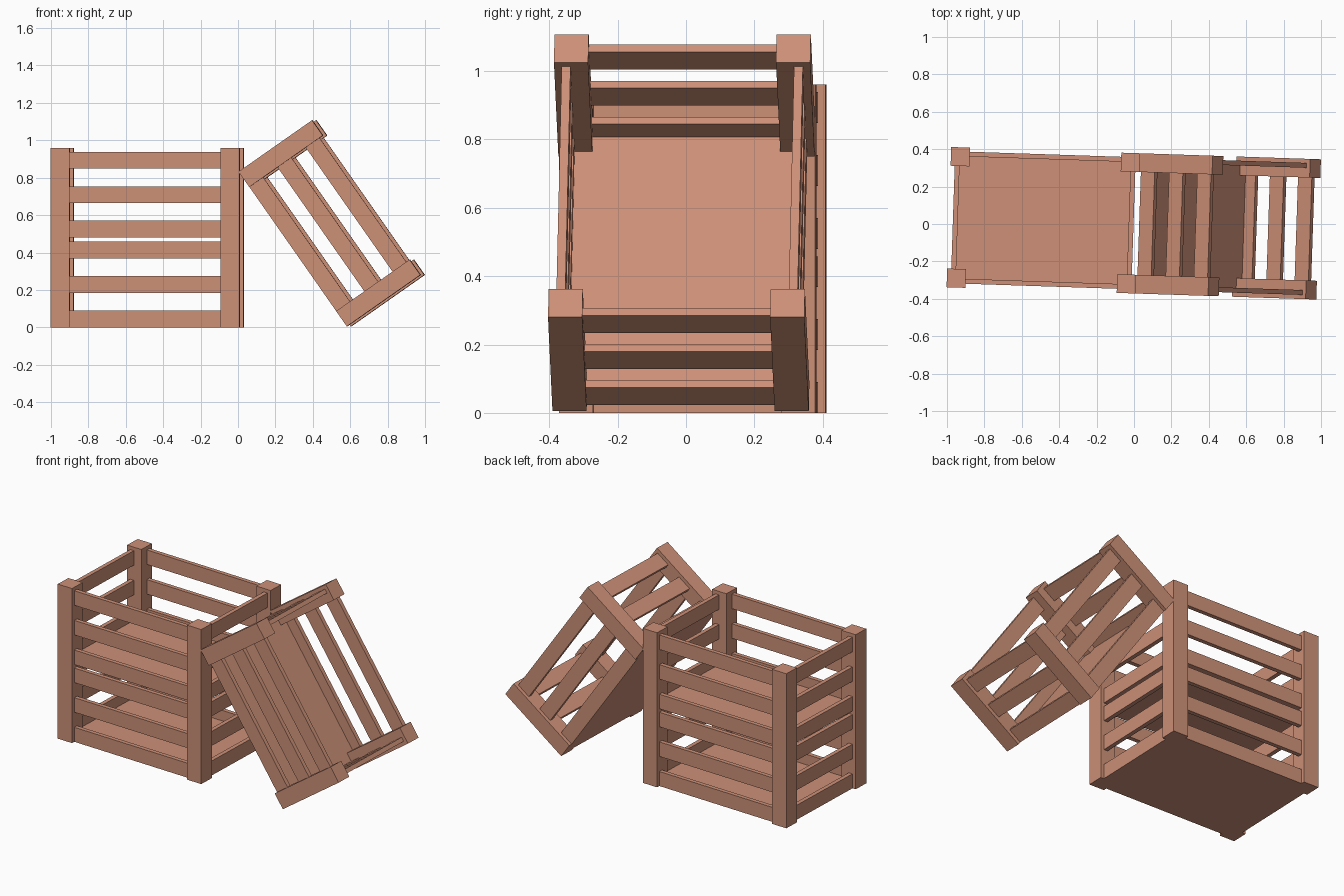
import bpy, bmesh, math
from mathutils import Matrix, Vector

if "Cube" in bpy.data.objects:
    bpy.data.objects.remove(bpy.data.objects["Cube"])

wood = bpy.data.materials.new("warm brown wood")
wood.diffuse_color = (0.61, 0.28, 0.185, 1)
wood.use_nodes = True
wood.node_tree.nodes["Principled BSDF"].inputs["Base Color"].default_value = wood.diffuse_color

HX, HY, H = 0.505, 0.375, 0.48      # half length, half depth, crate height
POST, SLAT_H, SLAT_T, INSET = 0.10, 0.09, 0.026, 0.022
GROUP = Matrix.Translation((-0.485, 0.02, 0)) @ Matrix.Rotation(math.radians(-1.9), 4, 'Z')


def boxes(name, items, matrix):
    """One object made of axis-aligned boxes given as (centre, size)."""
    bm = bmesh.new()
    for centre, size in items:
        bmesh.ops.create_cube(bm, size=1, matrix=Matrix.Translation(centre) @ Matrix.Diagonal((*size, 1)))
    mesh = bpy.data.meshes.new(name)
    bm.to_mesh(mesh)
    bm.free()
    mesh.materials.append(wood)
    ob = bpy.data.objects.new(name, mesh)
    ob.matrix_world = matrix
    bpy.context.collection.objects.link(ob)


def crate(name, matrix, levels):
    """Open slatted crate; two levels make two stacked crates."""
    total = H * levels
    posts, long_slats, short_slats, floors = [], [], [], []
    px, py = HX - POST / 2, HY - POST / 2
    # corner posts
    for sx in (-1, 1):
        for sy in (-1, 1):
            posts.append(((sx * px, sy * py, total / 2), (POST, POST, total)))
    for level in range(levels):
        base = level * H
        # three slats on each side
        for i in range(3):
            z = base + SLAT_H / 2 + i * 0.184
            for s in (-1, 1):
                long_slats.append(((0, s * (HY - INSET - SLAT_T / 2), z),
                                   (2 * (HX - POST), SLAT_T, SLAT_H)))
                short_slats.append(((s * (HX - INSET - SLAT_T / 2), 0, z),
                                    (SLAT_T, 2 * (HY - POST), SLAT_H)))
        # floor board
        floors.append(((0, 0, base + 0.0125),
                       (2 * (HX - INSET - 0.001), 2 * (HY - INSET - 0.001), 0.025)))
    boxes(name + "_posts", posts, matrix)
    boxes(name + "_long_slats", long_slats, matrix)
    boxes(name + "_short_slats", short_slats, matrix)
    boxes(name + "_floor", floors, matrix)


# upright stack of two crates
crate("stacked_crates", GROUP, 2)
# single crate leaning against the stack
lean = Matrix.Translation((0.79, 0, 0.4185)) @ Matrix.Rotation(math.radians(55), 4, 'Y')
crate("leaning_crate", GROUP @ lean, 1)
